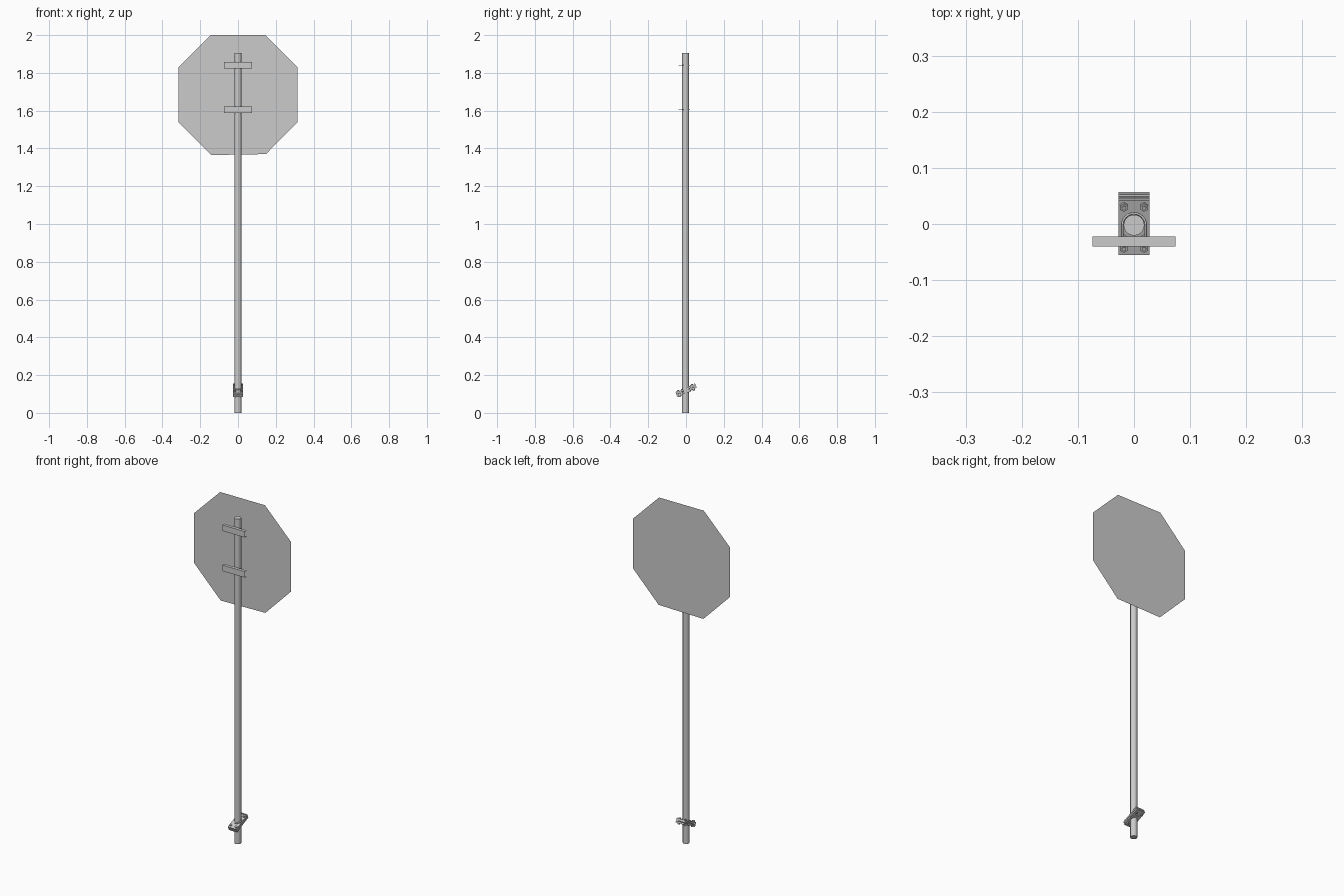
import bpy, bmesh, math
from mathutils import Matrix, Vector

if "Cube" in bpy.data.objects:
    bpy.data.objects.remove(bpy.data.objects["Cube"])

POLE_Y = -0.002


def finish(name, bm, smooth=False):
    bmesh.ops.recalc_face_normals(bm, faces=bm.faces)
    me = bpy.data.meshes.new(name)
    bm.to_mesh(me)
    bm.free()
    ob = bpy.data.objects.new(name, me)
    bpy.context.collection.objects.link(ob)
    if smooth:
        bpy.context.view_layer.objects.active = ob
        ob.select_set(True)
        bpy.ops.object.shade_smooth_by_angle(angle=math.radians(40))
        ob.select_set(False)
    return ob


def cylinder(name, r, depth, sides, matrix):
    bm = bmesh.new()
    bmesh.ops.create_cone(bm, cap_ends=True, segments=sides, radius1=r,
                          radius2=r, depth=depth, matrix=matrix)
    return finish(name, bm, sides > 8)


def box(name, size, matrix):
    bm = bmesh.new()
    bmesh.ops.create_cube(bm, size=1, matrix=matrix @ Matrix.Diagonal((*size, 1)))
    return finish(name, bm)


# Pole
cylinder("pole", 0.0185, 1.905, 24, Matrix.Translation((0, POLE_Y, 0.9525)))

# Octagonal sheet sign behind the pole
outline = [(-0.145, 2.0), (0.145, 2.0), (0.315, 1.83), (0.315, 1.54),
           (0.148, 1.37), (-0.142, 1.365), (-0.315, 1.54), (-0.315, 1.83)]
bm = bmesh.new()
bm.faces.new([bm.verts.new((x, 0.042, z)) for x, z in reversed(outline)])
sign = finish("sign_panel", bm)

for label, z in (("upper", 1.84), ("lower", 1.605)):
    # Sheet channel bracket
    bm = bmesh.new()
    h = 0.0175
    profile = [(-0.022, h), (-0.04, h), (-0.04, -h), (-0.022, -h)]
    rows = [[bm.verts.new((x, y, z + dz)) for y, dz in profile] for x in (-0.074, 0.074)]
    for i in range(3):
        bm.faces.new((rows[0][i], rows[0][i + 1], rows[1][i + 1], rows[1][i]))
    finish(label + "_bracket", bm)

    # U-bolt wrapped round the pole
    pts = [(0.021, -0.04)]
    pts += [(0.021 * math.cos(a), POLE_Y + 0.021 * math.sin(a))
            for a in (math.pi * i / 12 for i in range(13))]
    pts += [(-0.021, -0.04)]
    cu = bpy.data.curves.new(label + "_u_bolt", 'CURVE')
    cu.dimensions = '3D'
    cu.bevel_depth = 0.0022
    cu.bevel_resolution = 1
    sp = cu.splines.new('POLY')
    sp.points.add(len(pts) - 1)
    for p, (x, y) in zip(sp.points, pts):
        p.co = (x, y, z, 1)
    bpy.context.collection.objects.link(bpy.data.objects.new(label + "_u_bolt", cu))

# Tilted base coupling: two plates, end lips and four bolts
tilt = Matrix.Translation((0, 0.001, 0.12)) @ Matrix.Rotation(math.radians(24), 4, 'X')


def at(x, y, z):
    return tilt @ Matrix.Translation((x, y, z))


for label, s in (("upper", 1), ("lower", -1)):
    box(label + "_coupling_plate", (0.055, 0.114, 0.009), at(0, 0, s * 0.006))
    box(label + "_plate_lip", (0.055, 0.006, 0.006), at(0, s * 0.053, s * 0.012))
    # Raised collar round the pole
    cylinder(label + "_collar", 0.0235, 0.018, 24, at(0, 0, s * 0.006))

for label, x, y in (("front_left", -0.018, -0.042), ("front_right", 0.018, -0.042),
                    ("back_left", -0.018, 0.038), ("back_right", 0.018, 0.038)):
    cylinder(label + "_bolt_shank", 0.004, 0.038, 12, at(x, y, 0))
    for end, s in (("head", 1), ("nut", -1)):
        cylinder(label + "_bolt_" + end, 0.0078, 0.006, 6, at(x, y, s * 0.0135))
